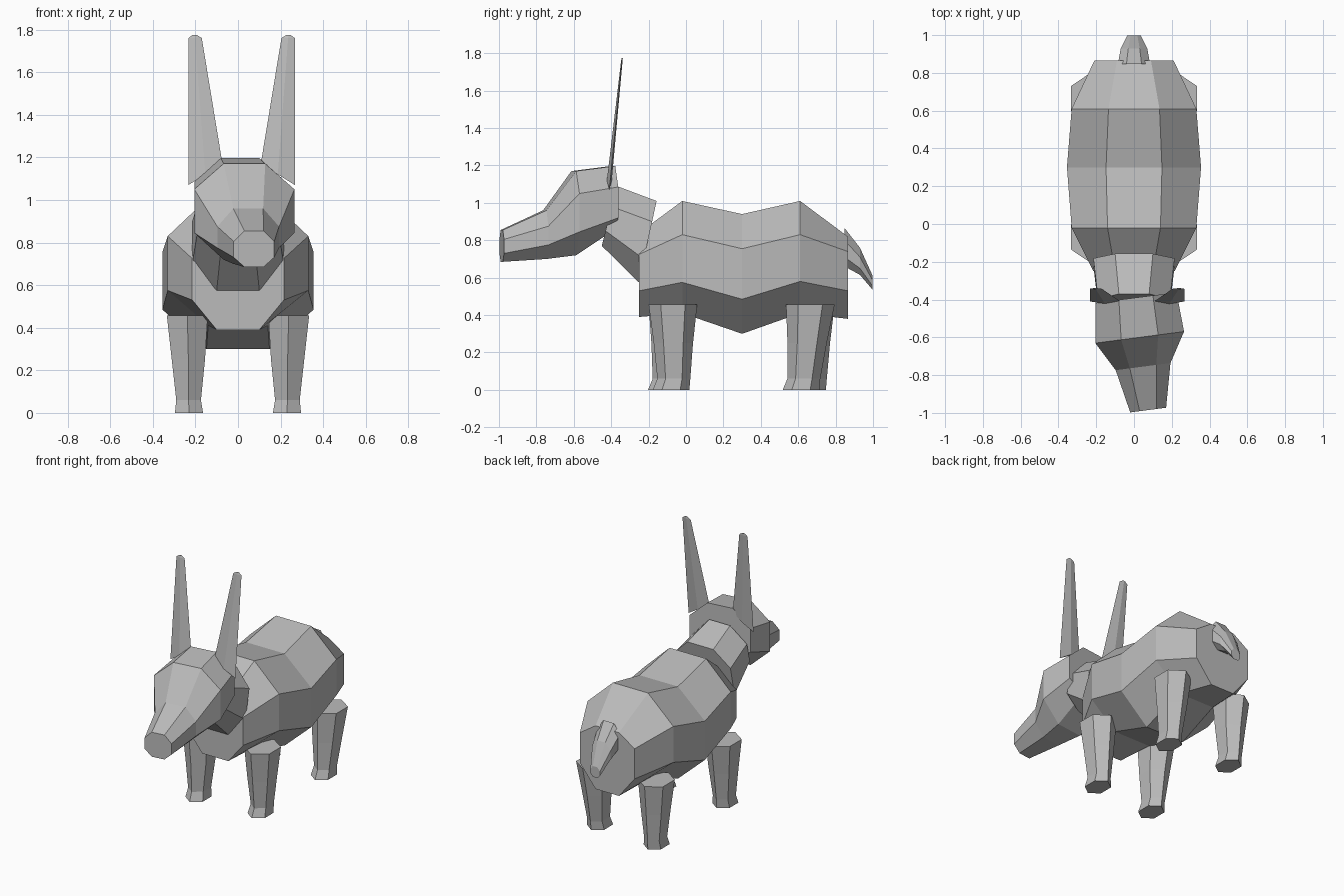
import bpy
import bmesh
from mathutils import Vector

cube = bpy.data.objects.get("Cube")
if cube:
    bpy.data.objects.remove(cube, do_unlink=True)

grey = bpy.data.materials.new("plain grey")
grey.use_nodes = True
colour = (0.5, 0.5, 0.5, 1)
grey.diffuse_color = colour
grey.node_tree.nodes["Principled BSDF"].inputs["Base Color"].default_value = colour


def loft(name, rings):
    """Skin a list of equal-length point rings and cap both ends."""
    bm = bmesh.new()
    loops = [[bm.verts.new(p) for p in ring] for ring in rings]
    for a, b in zip(loops, loops[1:]):
        for i in range(len(a)):
            j = (i + 1) % len(a)
            bm.faces.new((a[i], a[j], b[j], b[i]))
    bm.faces.new(loops[0])
    bm.faces.new(loops[-1])
    bmesh.ops.recalc_face_normals(bm, faces=bm.faces)
    mesh = bpy.data.meshes.new(name)
    bm.to_mesh(mesh)
    bm.free()
    mesh.materials.append(grey)
    obj = bpy.data.objects.new(name, mesh)
    bpy.context.collection.objects.link(obj)
    return obj


def octagon(y, half, flat, heights, cx=0, yaw=0, lean=0):
    """Eight-sided section; heights run bottom, low side, high side, top."""
    bottom, low, high, top = heights
    mid = (bottom + top) / 2
    right = [(flat, bottom), (half, low), (half, high), (flat, top)]
    outline = right + [(-x, z) for x, z in reversed(right)]
    return [Vector((cx + x, y + yaw * x + lean * (z - mid), z)) for x, z in outline]


# Barrel body
loft("body", [
    octagon(-0.25, 0.215, 0.10, (0.39, 0.53, 0.725, 0.84)),
    octagon(-0.02, 0.33, 0.14, (0.41, 0.575, 0.83, 1.01)),
    octagon(0.30, 0.355, 0.148, (0.30, 0.485, 0.755, 0.94)),
    octagon(0.61, 0.33, 0.135, (0.41, 0.58, 0.83, 1.01)),
    octagon(0.865, 0.21, 0.09, (0.38, 0.53, 0.74, 0.82)),
])

# Neck, leaning back towards the shoulders
loft("neck", [
    octagon(-0.205, 0.215, 0.10, (0.575, 0.70, 0.90, 1.01), lean=0.22),
    octagon(-0.41, 0.19, 0.08, (0.77, 0.85, 0.98, 1.09), lean=0.25),
])

# Head turned slightly to its left
turn = 0.13
loft("head", [
    octagon(-0.39, 0.215, 0.09, (0.86, 0.92, 1.085, 1.197), 0.01, turn),
    octagon(-0.60, 0.235, 0.098, (0.72, 0.845, 1.05, 1.17), 0.03, turn),
    octagon(-0.755, 0.145, 0.07, (0.70, 0.775, 0.875, 0.96), 0.048, turn),
    octagon(-0.985, 0.095, 0.045, (0.685, 0.73, 0.805, 0.855), 0.075, turn),
])

# Tall thin ears with a faint central ridge
for side, name in ((1, "left_ear"), (-1, "right_ear")):
    sections = []
    for inner, outer, z_in, z_out, y, thick in (
            (0.09, 0.25, 1.17, 1.07, -0.41, 0.013),
            (0.187, 0.25, 1.76, 1.76, -0.343, 0.004),
            (0.21, 0.23, 1.775, 1.775, -0.341, 0.003)):
        cx, cz = (inner + outer) / 2, (z_in + z_out) / 2
        quad = [(inner, y, z_in), (cx, y - thick, cz),
                (outer, y, z_out), (cx, y + thick, cz)]
        sections.append([(side * x + 0.017, yy, z) for x, yy, z in quad])
    loft(name, sections)


def hexagon(cx, y, z, rx, ry):
    """Six-sided section with a corner pointing forward and back."""
    unit = ((0, -1), (1, -0.5), (1, 0.5), (0, 1), (-1, 0.5), (-1, -0.5))
    return [(cx + rx * a, y + ry * b, z) for a, b in unit]


# Four tapered legs with small feet stepping forward and back
for name, side, hip, ankle in (
        ("front_left_leg", 1, -0.07, -0.065),
        ("front_right_leg", -1, -0.07, -0.09),
        ("back_left_leg", 1, 0.665, 0.63),
        ("back_right_leg", -1, 0.665, 0.665)):
    loft(name, [
        hexagon(side * 0.23, ankle - 0.015, 0, 0.066, 0.098),
        hexagon(side * 0.232, ankle, 0.06, 0.058, 0.088),
        hexagon(side * 0.233, (hip + ankle) / 2, 0.25, 0.078, 0.105),
        hexagon(side * 0.238, hip, 0.457, 0.096, 0.13),
    ])

# Drooping tail
loft("tail", [
    octagon(0.848, 0.085, 0.04, (0.66, 0.71, 0.80, 0.865)),
    octagon(0.93, 0.07, 0.03, (0.615, 0.65, 0.71, 0.76)),
    octagon(0.998, 0.036, 0.018, (0.535, 0.555, 0.585, 0.61)),
])
